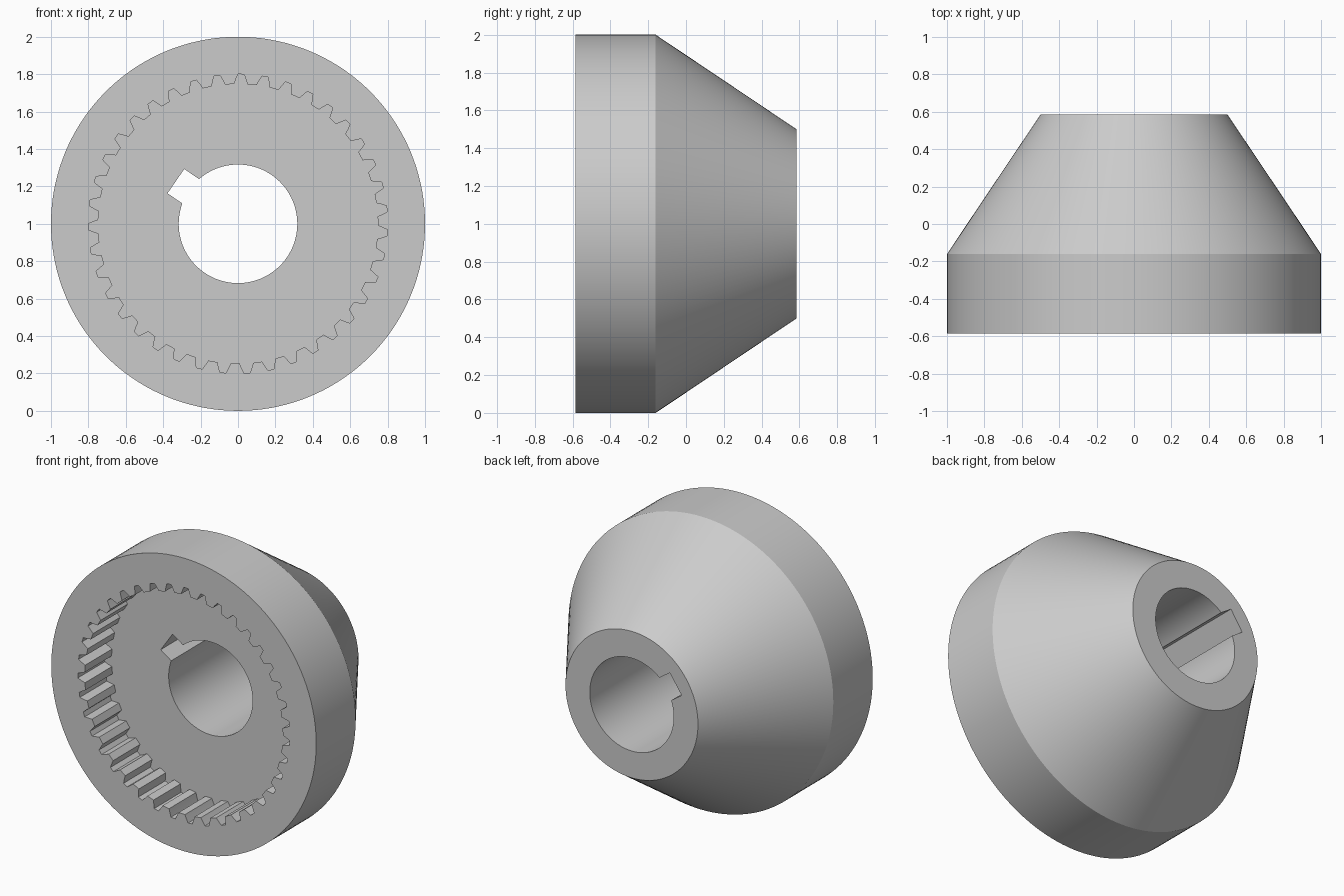
import bpy, bmesh
from math import sin, cos, asin, pi, radians

default = bpy.data.objects.get("Cube")
if default:
    bpy.data.objects.remove(default, do_unlink=True)

FRONT, SHOULDER, BACK = -0.585, -0.16, 0.585
RECESS_FLOOR = FRONT + 0.29
AXIS_Z = 1.0


def polar(r, a):
    return r * cos(a), r * sin(a)


def circle(r, n=144):
    return [polar(r, 2 * pi * i / n) for i in range(n)]


def loft(name, sections):
    """Closed solid through (outline, y) sections with equal point counts."""
    bm = bmesh.new()
    rings = [[bm.verts.new((x, y, z + AXIS_Z)) for x, z in outline]
             for outline, y in sections]
    for a, b in zip(rings, rings[1:]):
        for i in range(len(a)):
            j = (i + 1) % len(a)
            bm.faces.new((a[i], a[j], b[j], b[i]))
    bm.faces.new(rings[0])
    bm.faces.new(rings[-1])
    bmesh.ops.recalc_face_normals(bm, faces=bm.faces)
    mesh = bpy.data.meshes.new(name)
    bm.to_mesh(mesh)
    bm.free()
    obj = bpy.data.objects.new(name, mesh)
    bpy.context.collection.objects.link(obj)
    return obj


def gear_outline(teeth=39, start=radians(88.85)):
    """Internal tooth spaces: (radius, half angle) from land to root."""
    flank = [(0.748, 2.75), (0.775, 1.95), (0.8, 1.15)]
    space = [(r, -a) for r, a in flank] + [(r, a) for r, a in reversed(flank)]
    return [polar(r, start + 2 * pi * t / teeth + radians(a))
            for t in range(teeth) for r, a in space]


def bore_outline(r=0.317, key_angle=radians(145.5), half=0.079, depth=0.403, n=120):
    """Round bore with a square keyway."""
    gap = asin(half / r)
    pts = [polar(r, key_angle + gap + (2 * pi - 2 * gap) * i / n) for i in range(n + 1)]
    c, s = cos(key_angle), sin(key_angle)
    return pts + [(depth * c - w * s, depth * s + w * c) for w in (-half, half)]


def cut(target, cutter):
    cutter.hide_render = True
    mod = target.modifiers.new(cutter.name, "BOOLEAN")
    mod.operation, mod.solver, mod.object = "DIFFERENCE", "EXACT", cutter
    bpy.ops.object.modifier_apply(modifier=mod.name)
    bpy.data.objects.remove(cutter, do_unlink=True)


# Cylindrical rim with tapered hub
body = loft("gear_coupling_sleeve", [(circle(1.0), FRONT), (circle(1.0), SHOULDER),
                                     (circle(0.5), BACK)])
bpy.context.view_layer.objects.active = body
body.select_set(True)

# Toothed recess and keyed through bore
cut(body, loft("tooth_recess_cutter", [(gear_outline(), FRONT - 0.1),
                                       (gear_outline(), RECESS_FLOOR)]))
cut(body, loft("bore_cutter", [(bore_outline(), FRONT - 0.1),
                               (bore_outline(), BACK + 0.1)]))

bpy.ops.object.select_all(action="DESELECT")
body.select_set(True)
bpy.ops.object.shade_smooth_by_angle(angle=radians(20))
